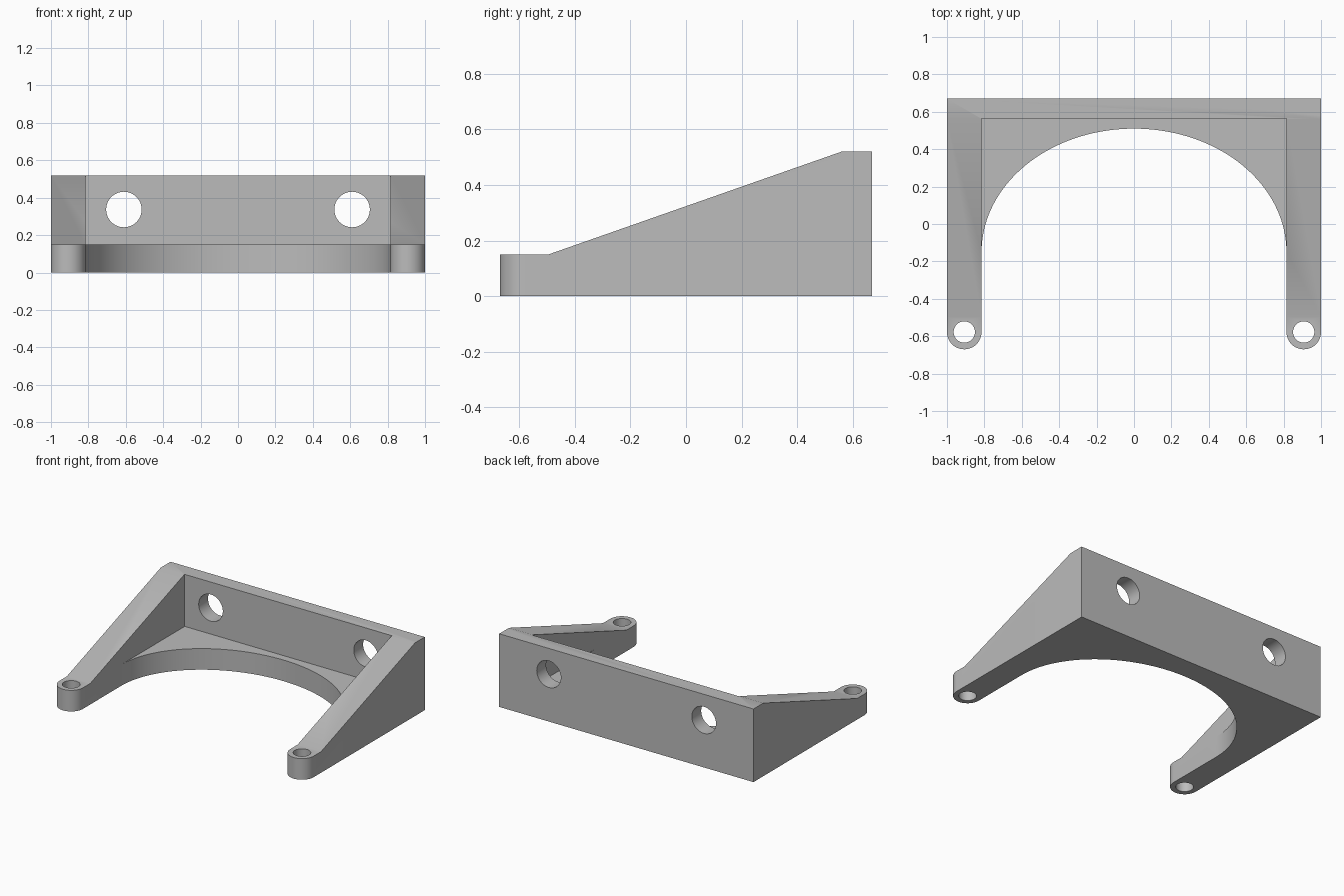
import bpy, bmesh, math
from mathutils import Vector

if "Cube" in bpy.data.objects:
    bpy.data.objects.remove(bpy.data.objects["Cube"], do_unlink=True)

grey = bpy.data.materials.new("plain grey")
grey.use_nodes = True
colour = (0.5, 0.5, 0.5, 1)
grey.diffuse_color = colour
grey.node_tree.nodes["Principled BSDF"].inputs["Base Color"].default_value = colour

HALF, INNER = 1.0, 0.815            # outer and inner faces of the arms
BACK, WALL = 0.67, 0.565            # rear and front faces of the back wall
TOP, SHELF = 0.52, 0.15             # wall height and shelf thickness
EYE_R = (HALF - INNER) / 2          # rounded arm ends
EYE_X, EYE_Y = HALF - EYE_R, -BACK + EYE_R


def prism(name, points, sweep):
    """Extrude a closed outline along a vector."""
    bm = bmesh.new()
    face = bm.faces.new([bm.verts.new(p) for p in points])
    new = bmesh.ops.extrude_face_region(bm, geom=[face])["geom"]
    moved = [v for v in new if isinstance(v, bmesh.types.BMVert)]
    bmesh.ops.translate(bm, verts=moved, vec=Vector(sweep))
    bmesh.ops.recalc_face_normals(bm, faces=bm.faces)
    mesh = bpy.data.meshes.new(name)
    bm.to_mesh(mesh)
    bm.free()
    mesh.materials.append(grey)
    obj = bpy.data.objects.new(name, mesh)
    bpy.context.collection.objects.link(obj)
    return obj


def arc(cx, cy, rx, ry, start, end, steps):
    angles = [math.radians(start + (end - start) * i / steps) for i in range(steps + 1)]
    return [(cx + rx * math.cos(a), cy + ry * math.sin(a), 0) for a in angles]


def boolean(target, tool, operation):
    mod = target.modifiers.new(tool.name, "BOOLEAN")
    mod.object, mod.operation, mod.solver = tool, operation, "EXACT"
    bpy.context.view_layer.objects.active = target
    bpy.ops.object.modifier_apply(modifier=mod.name)
    bpy.data.objects.remove(tool, do_unlink=True)


# U-shaped plan with an elliptical mouth and rounded arm ends
plan = [(HALF, BACK, 0), (-HALF, BACK, 0)]
plan += arc(-EYE_X, EYE_Y, EYE_R, EYE_R, 180, 360, 24)
plan += arc(0, -0.15, INNER, 0.66, 180, 0, 72)
plan += arc(EYE_X, EYE_Y, EYE_R, EYE_R, 180, 360, 24)
bracket = prism("mounting_bracket", plan, (0, 0, TOP))

# Sloping side profile of the arms
side = [(-1.2, y, z) for y, z in
        ((-0.8, -0.1), (0.8, -0.1), (0.8, TOP + 0.1), (0.8, TOP), (0.56, TOP),
         (-0.495, SHELF), (-0.8, SHELF))]
side.pop(2)
boolean(bracket, prism("side_profile", side, (2.4, 0, 0)), "INTERSECT")

# Open pocket above the shelf, between the arms
pocket = [(-INNER, -0.9, SHELF), (INNER, -0.9, SHELF), (INNER, WALL, SHELF), (-INNER, WALL, SHELF)]
boolean(bracket, prism("pocket", pocket, (0, 0, 1)), "DIFFERENCE")

# Screw holes in the arm ends and round holes through the back wall
for s in (-1, 1):
    ring = arc(s * EYE_X, EYE_Y, 0.057, 0.057, 0, 352.5, 47)
    boolean(bracket, prism("arm_hole", [(x, y, -0.1) for x, y, z in ring], (0, 0, 1)), "DIFFERENCE")
    ring = arc(s * 0.61, 0.337, 0.095, 0.095, 0, 352.5, 47)
    boolean(bracket, prism("wall_hole", [(x, 0.53, z) for x, z, y in ring], (0, 0.3, 0)), "DIFFERENCE")

# Smooth curved walls, crisp edges
bpy.ops.object.select_all(action="DESELECT")
bracket.select_set(True)
bpy.context.view_layer.objects.active = bracket
bpy.ops.object.shade_smooth_by_angle(angle=math.radians(30))
